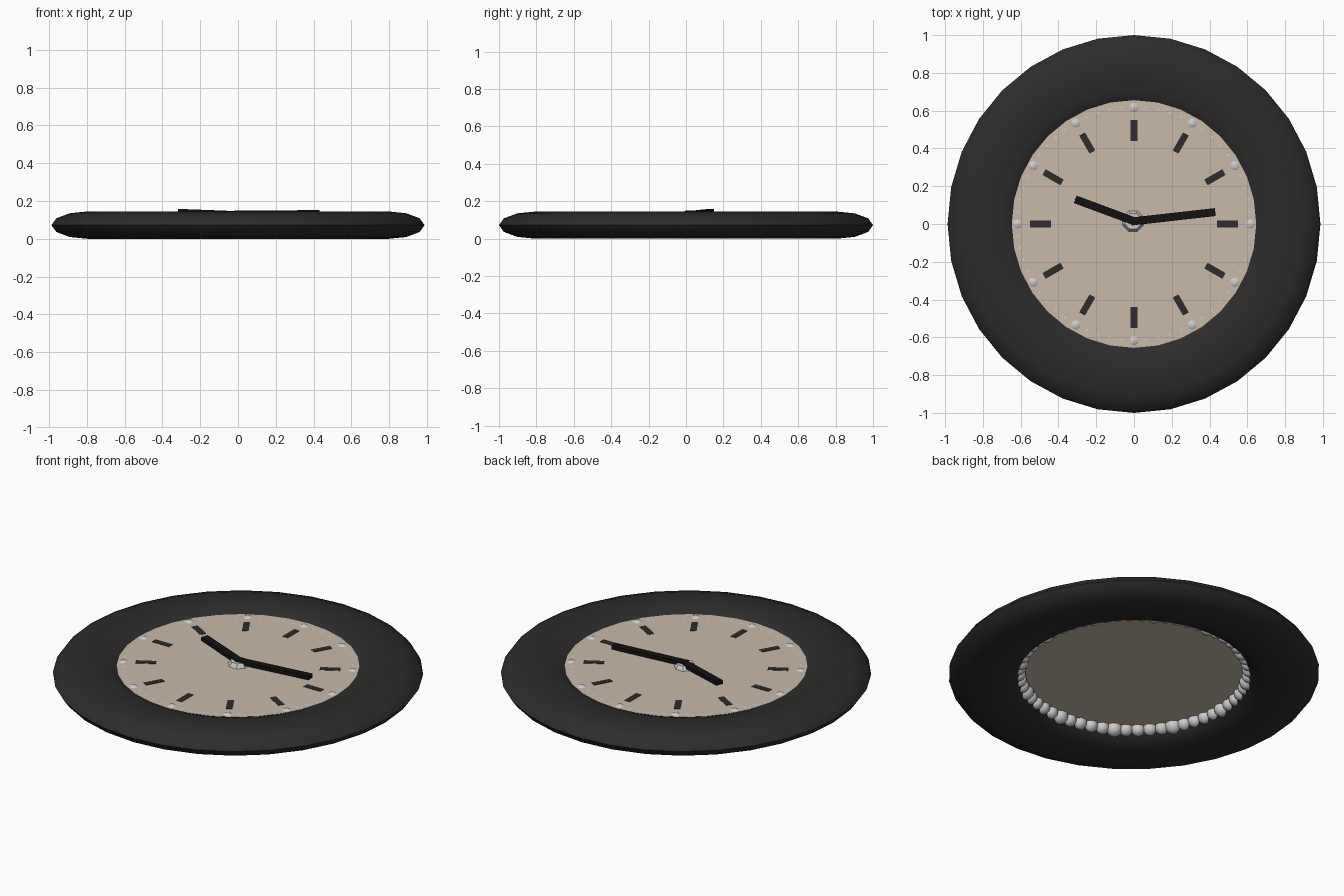
import bpy, bmesh, math
from mathutils import Matrix, Vector

if "Cube" in bpy.data.objects:
    bpy.data.objects.remove(bpy.data.objects["Cube"])


def material(name, rgb):
    m = bpy.data.materials.new(name)
    m.diffuse_color = (*rgb, 1)
    m.use_nodes = True
    m.node_tree.nodes["Principled BSDF"].inputs["Base Color"].default_value = m.diffuse_color
    return m


black = material("matte_black", (0.025, 0.025, 0.025))
jet = material("jet_black", (0.006, 0.006, 0.006))
cream = material("cream", (0.58, 0.49, 0.40))


def make(name, bm, mat=None, smooth=False):
    bmesh.ops.recalc_face_normals(bm, faces=bm.faces)
    me = bpy.data.meshes.new(name)
    bm.to_mesh(me)
    bm.free()
    ob = bpy.data.objects.new(name, me)
    bpy.context.collection.objects.link(ob)
    if mat:
        me.materials.append(mat)
    if smooth:
        bpy.ops.object.select_all(action='DESELECT')
        ob.select_set(True)
        bpy.context.view_layer.objects.active = ob
        bpy.ops.object.shade_smooth_by_angle(angle=math.radians(45))
    return ob


def add_box(bm, a, b, width, thick):
    """Box whose top centre line runs from a to b."""
    a, b = Vector(a), Vector(b)
    d = b - a
    x = d.normalized()
    y = Vector((0, 0, 1)).cross(x).normalized()
    z = x.cross(y)
    rot = Matrix((x, y, z)).transposed().to_4x4()
    mat = (Matrix.Translation((a + b) / 2 - z * thick / 2) @ rot
           @ Matrix.Diagonal((d.length, width, thick, 1)))
    bmesh.ops.create_cube(bm, size=1, matrix=mat)


X_SCALE = 0.987     # the case is very slightly oval
DIAL_TOP = 0.116

# Case: flattened torus, swept from an ellipse
bm = bmesh.new()
N, M = 32, 12
rings = []
for i in range(N):
    a = math.tau * i / N
    ring = []
    for j in range(M):
        t = math.tau * j / M
        r = 0.805 + 0.195 * math.cos(t)
        ring.append(bm.verts.new((r * math.cos(a) * X_SCALE, r * math.sin(a),
                                  0.0725 + 0.0725 * math.sin(t))))
    rings.append(ring)
for i in range(N):
    p, q = rings[i], rings[(i + 1) % N]
    for j in range(M):
        k = (j + 1) % M
        bm.faces.new((p[j], q[j], q[k], p[k]))
make("case_ring", bm, black, True)

# Dial: thin disc whose rim is buried in the case
bm = bmesh.new()
bmesh.ops.create_cone(
    bm, cap_ends=True, segments=32, radius1=0.69, radius2=0.69, depth=0.026,
    matrix=Matrix.Translation((0, 0, DIAL_TOP - 0.013)) @ Matrix.Diagonal((X_SCALE, 1, 1, 1)))
make("dial", bm, cream, True)

# Minute beads: spheres that just break through the dial, larger on the hours
bm = bmesh.new()
for i in range(60):
    a = math.tau * i / 60
    bmesh.ops.create_uvsphere(
        bm, u_segments=12, v_segments=8, radius=0.045 if i % 5 == 0 else 0.0385,
        matrix=Matrix.Translation((0.617 * math.cos(a), 0.617 * math.sin(a), 0.079)))
make("minute_beads", bm, None, True)

# Hour bars: plain thin strips in place of numerals
bm = bmesh.new()
for i in range(12):
    a = math.tau * i / 12
    d = Vector((math.cos(a), math.sin(a), 0))
    up = Vector((0, 0, DIAL_TOP + 0.002))
    add_box(bm, d * 0.44 + up, d * 0.55 + up, 0.035, 0.004)
make("hour_bars", bm, black)

# Hub: low eight-sided boss under the hands
bm = bmesh.new()
bmesh.ops.create_cone(
    bm, cap_ends=True, segments=8, radius1=0.063, radius2=0.045, depth=0.03,
    matrix=Matrix.Translation((-0.005, 0.015, 0.125)) @ Matrix.Rotation(math.pi / 8, 4, 'Z'))
make("hub", bm)

# Hands: straight bars, the hour hand tilting up towards its tip
for name, a, b in (("hour_hand", (0.0, 0.015, 0.146), (-0.31, 0.13, 0.158)),
                   ("minute_hand", (-0.015, 0.013, 0.149), (0.43, 0.063, 0.152))):
    bm = bmesh.new()
    add_box(bm, a, b, 0.042, 0.022)
    make(name, bm, jet)
